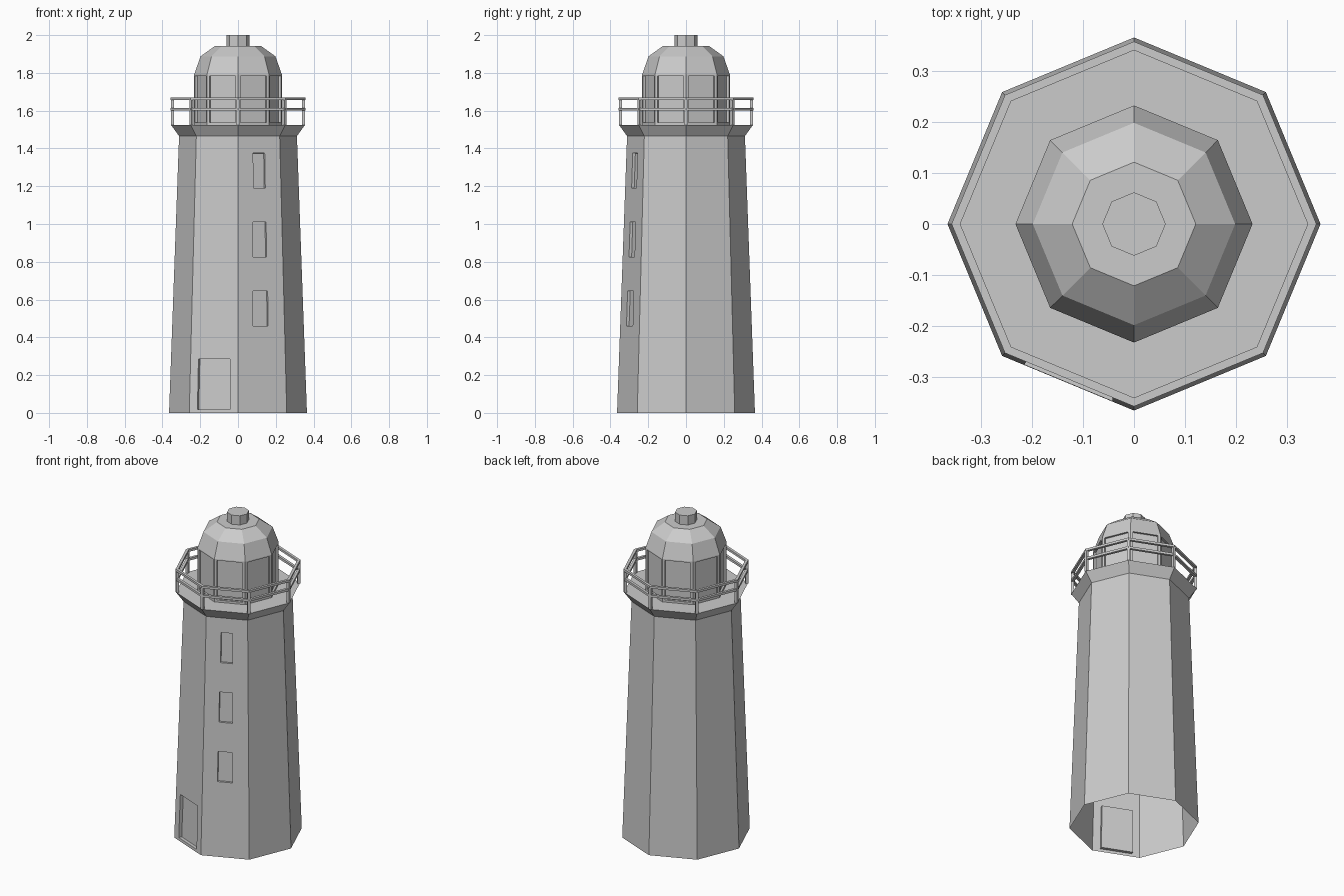
import bpy, bmesh
from math import sin, cos, pi
from mathutils import Vector

if "Cube" in bpy.data.objects:
    bpy.data.objects.remove(bpy.data.objects["Cube"])

N = 8


def corner(i, r, z):
    a = -pi / 2 + i * 2 * pi / N
    return Vector((r * cos(a), r * sin(a), z))


def add(bm, pts):
    bm.faces.new([bm.verts.new(p) for p in pts])


def wall(i, low, high):
    """Quad of side i between two (radius, z) rings."""
    return [corner(i, *low), corner(i + 1, *low), corner(i + 1, *high), corner(i, *high)]


def band(bm, low, high, skip=()):
    for i in range(N):
        if i not in skip:
            add(bm, wall(i, low, high))


def recess(bm, quad, u0, u1, v0, v1, depth):
    """Fill a quad with a frame around a sunken panel."""
    a, b, c, d = quad
    at = lambda u, v: a.lerp(b, u).lerp(d.lerp(c, u), v)
    push = (b - a).cross(d - a).normalized() * -depth
    rim = [at(u0, v0), at(u1, v0), at(u1, v1), at(u0, v1)]
    back = [p + push for p in rim]
    for k in range(4):
        n = (k + 1) % 4
        add(bm, [quad[k], quad[n], rim[n], rim[k]])
        add(bm, [rim[k], rim[n], back[n], back[k]])
    add(bm, back)


def finish(bm, name):
    bmesh.ops.remove_doubles(bm, verts=bm.verts, dist=1e-5)
    me = bpy.data.meshes.new(name)
    bm.to_mesh(me)
    bm.free()
    ob = bpy.data.objects.new(name, me)
    bpy.context.collection.objects.link(ob)
    return ob


# Tower: tapered octagon, open underneath
H, R0, R1 = 1.465, 0.365, 0.312
ring = lambda z: (R0 + (R1 - R0) * z / H, z)
bm = bmesh.new()
band(bm, ring(0), ring(H), skip=(0, 7))

# Three windows on the front right side
windows = [(0.46, 0.645, 0.325, 0.65), (0.825, 1.01, 0.34, 0.64), (1.19, 1.375, 0.36, 0.635)]
cuts = [0, 0.735, 1.1, H]
for (z0, z1, u0, u1), lo, hi in zip(windows, cuts, cuts[1:]):
    recess(bm, wall(0, ring(lo), ring(hi)), u0, u1,
           (z0 - lo) / (hi - lo), (z1 - lo) / (hi - lo), 0.015)

# Door on the front left side
recess(bm, wall(7, ring(0), ring(0.735)), 0.165, 0.835, 0.018 / 0.735, 0.285 / 0.735, 0.02)
add(bm, wall(7, ring(0.735), ring(H)))

# Flared gallery and its deck
DECK, RL = 1.525, 0.232
band(bm, (R1, H), (0.355, DECK))
band(bm, (0.355, DECK), (RL, DECK))
finish(bm, "tower")

# Lantern room with sunken panes on all sides
bm = bmesh.new()
for i in range(N):
    recess(bm, wall(i, (RL, DECK), (RL, 1.792)), 0.08, 0.92, 0.05, 0.97, 0.012)
finish(bm, "lantern_room")

# Dome roof and vent cap
bm = bmesh.new()
profile = [(RL, 1.792), (0.198, 1.888), (0.121, 1.943), (0.062, 1.943), (0.062, 2.0)]
for low, high in zip(profile, profile[1:]):
    band(bm, low, high)
add(bm, [corner(i, 0.062, 2.0) for i in range(N)])
finish(bm, "dome_roof")

# Gallery railing: two octagonal rails
for name, z in (("top_rail", 1.663), ("middle_rail", 1.608)):
    bm = bmesh.new()
    section = [(0.357, z - 0.007), (0.357, z + 0.007), (0.340, z + 0.007), (0.340, z - 0.007)]
    for k in range(4):
        band(bm, section[k], section[(k + 1) % 4])
    finish(bm, name)

# Railing posts at the corners
bm = bmesh.new()
for i in range(N):
    c = corner(i, 0.348, 0)
    out = c.normalized() * 0.008
    side = Vector((-out.y, out.x, 0))
    base = [c + out - side, c + out + side, c - out + side, c - out - side]
    lo = [p + Vector((0, 0, DECK)) for p in base]
    hi = [p + Vector((0, 0, 1.657)) for p in base]
    for k in range(4):
        n = (k + 1) % 4
        add(bm, [lo[k], lo[n], hi[n], hi[k]])
finish(bm, "railing_posts")
